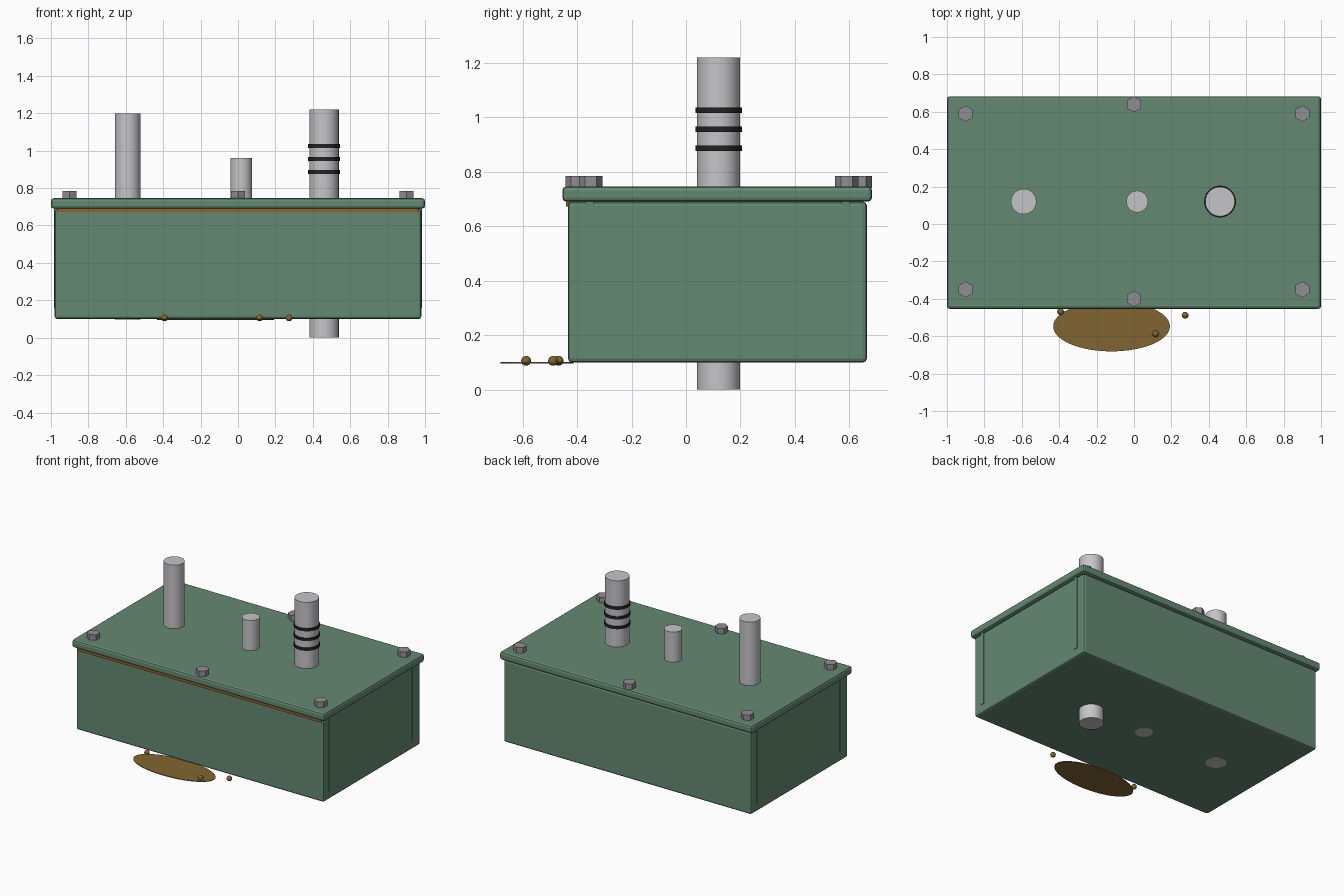
import bpy, math

if "Cube" in bpy.data.objects:
    bpy.data.objects.remove(bpy.data.objects["Cube"])

CY = 0.115  # housing centre in y


def material(name, rgb):
    m = bpy.data.materials.new(name)
    m.diffuse_color = (*rgb, 1)
    m.use_nodes = True
    m.node_tree.nodes["Principled BSDF"].inputs["Base Color"].default_value = m.diffuse_color
    return m


green = material("housing green", (0.13, 0.25, 0.17))
steel = material("bright steel", (0.56, 0.56, 0.58))
bolt_grey = material("bolt grey", (0.28, 0.27, 0.29))
black = material("seal black", (0.016, 0.016, 0.016))
oil = material("oil brown", (0.22, 0.13, 0.032))
amber = material("gasket brown", (0.27, 0.125, 0.03))


def finish(name, mat, smooth=False):
    o = bpy.context.object
    o.name = name
    o.data.materials.append(mat)
    bpy.ops.object.transform_apply(location=False, rotation=True, scale=True)
    if smooth:
        bpy.ops.object.shade_smooth_by_angle(angle=math.radians(35))
    return o


def box(name, mat, lo, hi, bevel=0):
    bpy.ops.mesh.primitive_cube_add(size=1, location=[(a + b) / 2 for a, b in zip(lo, hi)])
    bpy.context.object.scale = [b - a for a, b in zip(lo, hi)]
    o = finish(name, mat)
    if bevel:
        m = o.modifiers.new("edge bevel", 'BEVEL')
        m.width, m.segments = bevel, 2
    return o


def cylinder(name, mat, x, y, z0, z1, r, sides=48, turn=0):
    bpy.ops.mesh.primitive_cylinder_add(vertices=sides, radius=r, depth=z1 - z0,
                                        location=(x, y, (z0 + z1) / 2), rotation=(0, 0, turn))
    return finish(name, mat, sides > 8)


# Housing and lid
box("housing", green, (-0.98, -0.433, 0.10), (0.98, 0.664, 0.69), 0.014)
box("lid", green, (-1.0, -0.454, 0.69), (1.0, 0.683, 0.746), 0.015)

# Narrow vertical ribs on both ends
for side in (-1, 1):
    for y in (-0.354, 0.586):
        x0, x1 = sorted((side * 0.96, side * 0.984))
        box("end_rib", green, (x0, y - 0.016, 0.16), (x1, y + 0.016, 0.692))

# Gasket strip under the front of the lid
box("gasket_strip", amber, (-0.965, -0.441, 0.672), (0.965, -0.42, 0.69))

# Hexagonal lid bolts
for x in (-0.9, 0, 0.9):
    for side in (-1, 1):
        y = 0.12 + side * (0.52 if x == 0 else 0.47)
        cylinder("lid_bolt", bolt_grey, x, y, 0.74, 0.785, 0.043, 6)

# Shafts
cylinder("tall_shaft", steel, -0.59, 0.12, 0.098, 1.20, 0.068)
cylinder("short_shaft", steel, 0.017, 0.12, 0.099, 0.962, 0.058)
cylinder("main_shaft", steel, 0.46, 0.12, 0.0, 1.22, 0.079)
for z in (0.886, 0.956, 1.025):
    cylinder("seal_ring", black, 0.46, 0.12, z - 0.01, z + 0.01, 0.085)

# Oil puddle and drops
puddle = cylinder("oil_puddle", oil, -0.12, -0.547, 0.096, 0.101, 1, 64)
puddle.scale = (0.312, 0.134, 1)
for x, y in ((-0.393, -0.468), (0.115, -0.587), (0.273, -0.488)):
    bpy.ops.mesh.primitive_uv_sphere_add(segments=20, ring_count=12, radius=0.018,
                                         location=(x, y, 0.106))
    finish("oil_drop", oil, True)
